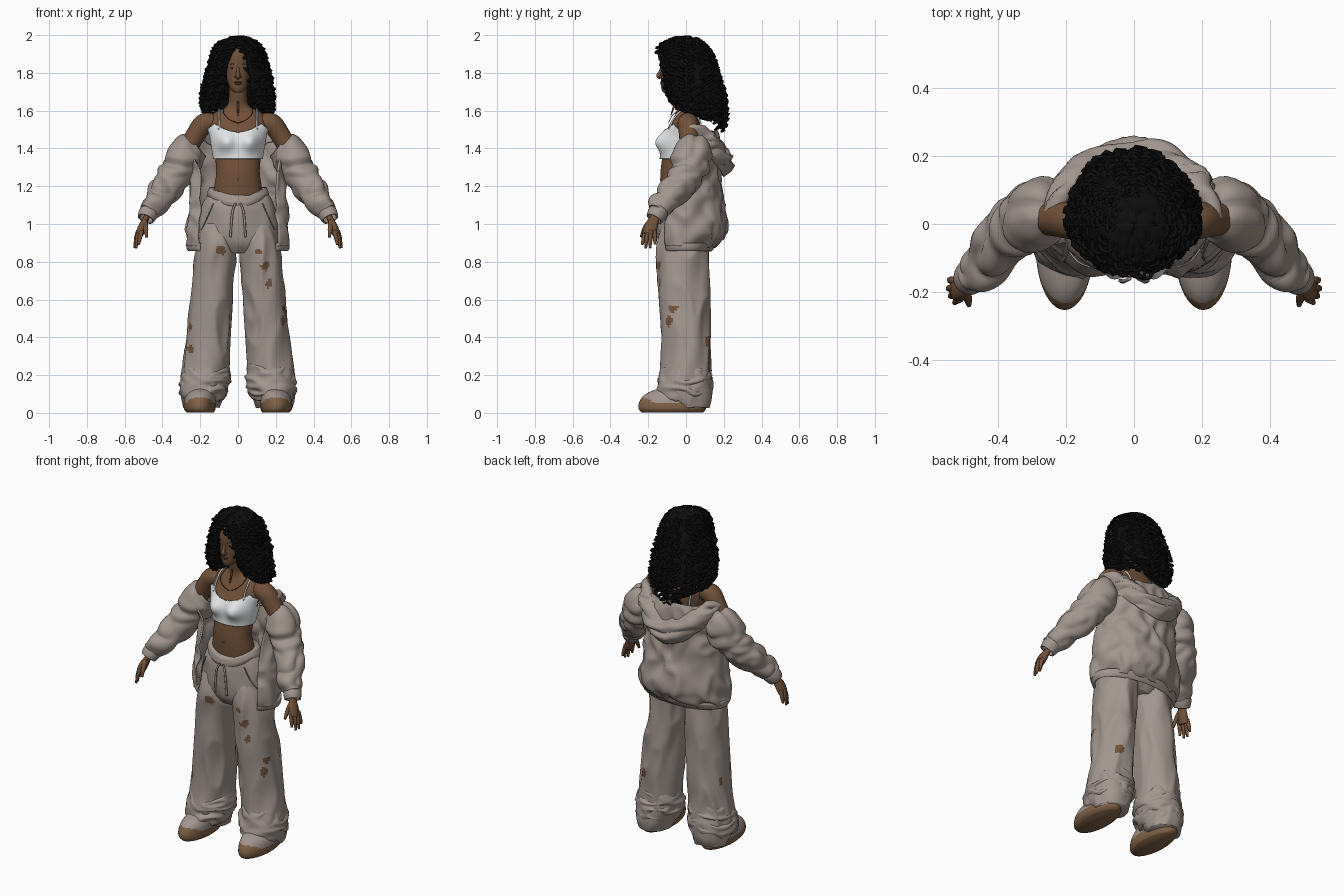
import bpy, bmesh, math, random
from mathutils import Vector, noise

random.seed(4)
cube = bpy.data.objects.get("Cube")
if cube:
    bpy.data.objects.remove(cube)


def material(name, r, g, b):
    m = bpy.data.materials.new(name)
    m.use_nodes = True
    m.diffuse_color = (r, g, b, 1)
    m.node_tree.nodes["Principled BSDF"].inputs["Base Color"].default_value = (r, g, b, 1)
    return m


CLOTH = material("taupe cloth", .36, .30, .27)
SKIN = material("brown skin", .17, .083, .04)
HAIR = material("black hair", .004, .004, .004)
WHITE = material("white cotton", .85, .87, .88)
SOLE = material("tan sole", .22, .12, .06)
LIP = material("deep brown", .11, .052, .027)
DARK = material("dark brown", .025, .014, .009)


def spline(keys, n):
    """Catmull-Rom interpolation of equal-length tuples."""
    out = []
    for i in range(n):
        t = i / (n - 1) * (len(keys) - 1)
        k = min(int(t), len(keys) - 2)
        f = t - k
        a, b, c, d = (keys[min(max(k + j, 0), len(keys) - 1)] for j in (-1, 0, 1, 2))
        out.append([q + f * (r - p) / 2 + f * f * (p - 2.5 * q + 2 * r - s / 2)
                    + f ** 3 * (1.5 * (q - r) + (s - p) / 2) for p, q, r, s in zip(a, b, c, d)])
    return out


def skin_rows(name, rows, mats, closed, caps, fold=0, freq=(9, 9, 9), thick=0,
              mirror=False, keep=None, paint=None):
    """Bridge rows of points into a surface, with cloth folds and painting rules."""
    bm = bmesh.new()
    grid = [[bm.verts.new(p) for p in row] for row in rows]
    n = len(grid[0])
    for lo, hi in zip(grid, grid[1:]):
        for i in range(n if closed else n - 1):
            j = (i + 1) % n
            bm.faces.new((lo[i], lo[j], hi[j], hi[i]))
    if caps:
        bm.faces.new(grid[0][::-1])
        bm.faces.new(grid[-1])
    bmesh.ops.recalc_face_normals(bm, faces=bm.faces)
    bm.normal_update()
    if fold:
        moves = []
        for v in bm.verts:
            p = Vector([c * f for c, f in zip(v.co, freq)])
            p += noise.noise_vector(p * .6) * .6
            moves.append(v.normal * fold * (.7 - 2.4 * abs(noise.noise(p))))
        for v, m in zip(bm.verts, moves):
            v.co += m
    if keep:
        drop = [f for f in bm.faces if not keep(f.calc_center_median())]
        bmesh.ops.delete(bm, geom=drop, context='FACES')
    for f in bm.faces:
        f.smooth = True
        if paint:
            f.material_index = paint(f.calc_center_median())
    me = bpy.data.meshes.new(name)
    bm.to_mesh(me)
    bm.free()
    ob = bpy.data.objects.new(name, me)
    bpy.context.collection.objects.link(ob)
    for m in mats:
        me.materials.append(m)
    if thick:
        mod = ob.modifiers.new("Thickness", 'SOLIDIFY')
        mod.thickness, mod.offset = thick, 0
    if mirror:
        ob.modifiers.new("Mirror", 'MIRROR').use_mirror_merge = False


def ring_point(key, t):
    """Point on a horizontal section; t is 0 at the back and +-1 at the ends."""
    z, cx, cy, rx, back, front, span = key
    a = t * math.radians(span)
    c = math.cos(a)
    return Vector((cx + rx * math.sin(a), cy + c * (back if c > 0 else front), z))


def loft(name, mats, keys, n=30, seg=40, open_front=False, warp=None, caps=True, **kw):
    """Stack horizontal sections (z, cx, cy, rx, back, front[, span])."""
    rows = []
    for key in spline([tuple(k) + (180,) * (7 - len(k)) for k in keys], n):
        m = seg if open_front else seg - 1
        rows.append([ring_point(key, 2 * i / seg - 1) for i in range(m + 1)])
    if warp:
        rows = [[warp(p) for p in row] for row in rows]
    skin_rows(name, rows, mats, not open_front, caps and not open_front, **kw)


def tube(name, mat, keys, n=16, seg=10, caps=True, flat=1, mirror=True, **kw):
    """Sweep round sections along (x, y, z, radius) keys."""
    pts = spline(keys, n)
    rows = []
    for i, p in enumerate(pts):
        d = Vector(pts[min(i + 1, n - 1)][:3]) - Vector(pts[max(i - 1, 0)][:3])
        u = d.cross(Vector((0, 1, 0))).normalized()
        w = d.cross(u).normalized()
        rows.append([Vector(p[:3]) + p[3] * (u * flat * math.cos(a) + w * math.sin(a))
                     for a in (math.tau * k / seg for k in range(seg))])
    skin_rows(name, rows, [mat], True, caps, mirror=mirror, **kw)


def ball(name, mat, loc, size, mirror=False):
    keys = [(loc[2] + size[2] * math.sin(a), loc[0], loc[1], size[0] * math.cos(a),
             size[1] * math.cos(a), size[1] * math.cos(a))
            for a in (math.radians(d) for d in range(-88, 89, 22))]
    loft(name, [mat], keys, 12, 14, mirror=mirror)


# Torso, neck and bust
def bust(p):
    for s in (1, -1):
        g = math.exp(-((p.x - s * .065) / .048) ** 2 - ((p.z - 1.435) / .05) ** 2)
        if p.y < -.03:
            p.y -= .045 * g
    return p


torso_keys = [(1.08, 0, -.03, .14, .1, .1), (1.2, 0, -.045, .125, .09, .09),
              (1.28, 0, -.05, .115, .085, .085), (1.38, 0, -.03, .125, .095, .09),
              (1.46, 0, -.02, .14, .1, .09), (1.53, 0, 0, .16, .08, .085),
              (1.585, 0, .01, .13, .055, .065), (1.625, 0, .005, .06, .05, .05),
              (1.69, 0, -.01, .048, .05, .05), (1.76, 0, -.02, .05, .05, .05)]
loft("torso", [SKIN], torso_keys, 50, 44, warp=bust)
ball("navel", DARK, (0, -.134, 1.235), (.004, .003, .008))


# Cropped top with a scooped neckline and straps
def top_edge(p):
    if p.y > -.03:
        return p.z < 1.45
    return p.z < min(1.485 + 3 * p.x * p.x, 1.63 - .8 * abs(p.x))


bra_keys = [(z, cx, cy, rx + .009, b + .009, f + .009) for z, cx, cy, rx, b, f in torso_keys[3:7]]
bra_keys[0] = (1.345, 0, -.038, .128, .1, .098)
loft("cropped_top", [WHITE], bra_keys, 64, 90, warp=bust, caps=False, thick=.006, keep=top_edge)
tube("top_strap", WHITE, [(.1, -.088, 1.5, .006), (.1, -.07, 1.55, .005), (.1, -.02, 1.603, .005),
                          (.098, .035, 1.596, .005), (.09, .075, 1.54, .005), (.08, .09, 1.44, .006)])

# Head and face
loft("head", [SKIN], [(1.695, 0, -.09, .018, .03, .03), (1.715, 0, -.08, .04, .05, .05),
                      (1.76, 0, -.06, .058, .08, .072), (1.82, 0, -.05, .068, .09, .084),
                      (1.88, 0, -.045, .07, .1, .092), (1.93, 0, -.04, .06, .09, .08),
                      (1.955, 0, -.03, .02, .03, .03)], 30, 32)
tube("nose", SKIN, [(0, -.127, 1.83, .008), (0, -.139, 1.8, .01), (0, -.145, 1.785, .013),
                    (0, -.132, 1.772, .01)], mirror=False)
ball("nostril", SKIN, (.011, -.134, 1.78), (.008, .009, .007), True)
ball("upper_lip", LIP, (0, -.128, 1.751), (.021, .009, .005))
ball("lower_lip", LIP, (0, -.127, 1.742), (.018, .01, .006))
ball("eye", DARK, (.028, -.123, 1.825), (.011, .005, .004), True)
tube("eyebrow", DARK, [(.013, -.132, 1.843, .002), (.03, -.127, 1.848, .002), (.047, -.111, 1.843, .0015)])

# Fine necklace with a hanging pendant
tube("necklace", LIP, [(0, -.092, 1.535, .002), (.04, -.086, 1.55, .002), (.075, -.062, 1.585, .002),
                       (.075, 0, 1.62, .002)])
tube("pendant", LIP, [(0, -.058, 1.65, .003), (0, -.063, 1.625, .006), (0, -.08, 1.575, .003)], mirror=False)

# Hair volume, covered with coiled locks
hair_keys = [(1.98, 0, 0, .002, .002, .002, 180), (1.972, 0, 0, .06, .055, .07, 180),
             (1.94, 0, 0, .1, .09, .122, 176), (1.89, 0, 0, .122, .125, .138, 161),
             (1.8, 0, 0, .148, .155, .125, 156), (1.7, 0, 0, .17, .185, .1, 156),
             (1.61, 0, .015, .17, .182, .07, 140), (1.54, 0, .05, .13, .145, .05, 90),
             (1.45, 0, .07, .09, .09, .05, 75)]
loft("hair_volume", [HAIR], hair_keys[:7], 36, 56, True, fold=.014, freq=(28, 28, 22), thick=.02)
locks = bpy.data.curves.new("hair_locks", 'CURVE')
locks.dimensions, locks.bevel_depth, locks.bevel_resolution = '3D', .0075, 0
path = spline(hair_keys, 100)
for k in range(330):
    t = random.uniform(-1, 1)
    start = random.randint(2, 66)
    limit = 99 - 22 * abs(t) ** 1.5 - random.uniform(0, 10)
    end = min(start + random.randint(18, 40), int(limit))
    if end - start < 6:
        continue
    phase, coil, lift = random.uniform(0, 6), random.uniform(.006, .02), random.uniform(-.008, .016)
    turn = random.choice((-1, 1)) * random.uniform(.75, 1.5)
    drift = random.uniform(-.004, .004)
    lock = locks.splines.new('POLY')
    lock.points.add(end - start - 1)
    for i, q in enumerate(lock.points):
        p = ring_point(path[start + i], max(-1, min(1, t + drift * i)))
        out = Vector((p.x, p.y, 0)).normalized()
        side = Vector((-out.y, out.x, 0))
        a = phase + i * turn
        p += out * (lift + coil * math.cos(a)) + side * coil * math.sin(a)
        q.co = (*p, 1)
locks.materials.append(HAIR)
bpy.context.collection.objects.link(bpy.data.objects.new("hair_locks", locks))

# Arms and hands
tube("upper_arm", SKIN, [(.13, .01, 1.535, .05), (.18, .01, 1.53, .055), (.225, .015, 1.47, .052),
                         (.29, .02, 1.36, .05)], 16, 20)
tube("palm", SKIN, [(.465, -.14, 1.08, .026), (.487, -.165, 1.03, .027), (.506, -.185, .985, .037),
                    (.522, -.193, .945, .035)], flat=.6)
for name, x, y, z in (("index", .527, -.232, .89), ("middle", .54, -.213, .87),
                      ("ring", .546, -.19, .872), ("little", .543, -.163, .892)):
    base = -.193 + (y + .198) * .75
    tube(name + "_finger", SKIN, [(x - .018, base, .965, .0115), (x - .006, (base + y) / 2, .92, .011),
                                  (x, y, z, .006)], 8, 8)
tube("thumb", SKIN, [(.494, -.19, 1.015, .015), (.488, -.218, .975, .013), (.484, -.238, .93, .007)], 8, 8)

# Jacket: sleeves, cuffs, open body, hem and hanging hood
tube("sleeve", CLOTH, [(.215, .04, 1.415, .07), (.262, .04, 1.375, .095), (.315, .015, 1.29, .092),
                       (.362, -.025, 1.215, .086), (.412, -.085, 1.145, .073), (.452, -.13, 1.09, .063),
                       (.475, -.152, 1.06, .052)], 54, 36, False, fold=-.018, freq=(8, 8, 13), thick=.008)
tube("cuff", CLOTH, [(.465, -.138, 1.073, .045), (.478, -.155, 1.05, .046), (.488, -.168, 1.028, .04)],
     8, 24, False, thick=.01)
loft("jacket_body", [CLOTH], [(.885, 0, 0, .262, .14, .15, 130), (.96, 0, 0, .265, .205, .16, 130),
                              (1.08, 0, 0, .25, .195, .15, 128), (1.2, 0, 0, .24, .175, .13, 124),
                              (1.32, 0, 0, .24, .17, .12, 116), (1.42, 0, .01, .25, .16, .1, 108),
                              (1.49, 0, .02, .25, .13, .08, 96)],
     56, 70, True, fold=.022, freq=(10, 10, 7), thick=.01)
loft("jacket_hem", [CLOTH], [(.86, 0, 0, .258, .13, .15, 131), (.875, 0, 0, .266, .142, .158, 131),
                             (.9, 0, 0, .266, .155, .158, 131)], 8, 50, True, thick=.014)


def droop(p):
    back = max(0, 1 - abs(p.x / .24) ** 1.5) if p.y > 0 else 0
    p.z -= .13 * back * min(1, max(0, (p.y - .03) / .14))
    return p


loft("hood", [CLOTH], [(1.45, 0, .02, .21, .1, .05, 95), (1.51, 0, .02, .225, .125, .06, 100),
                       (1.515, 0, .02, .24, .165, .07, 102), (1.48, 0, .02, .25, .215, .08, 100),
                       (1.435, 0, .02, .245, .222, .07, 94), (1.39, 0, .02, .225, .17, .05, 88)],
     36, 60, True, warp=droop, fold=.016, freq=(6, 6, 22), thick=.012)


# Trousers: hips, waistband, drawstrings, and legs with worn patches
def waist_dip(p):
    p.z -= .055 * max(0, 1 - (p.x / .15) ** 2) * max(0, min(1, (p.z - 1) / .15)) * (p.y < -.03)
    return p


loft("trouser_hips", [CLOTH], [(.845, 0, -.012, .14, .09, .1), (.9, 0, -.012, .206, .128, .13),
                               (.98, 0, -.012, .212, .135, .142), (1.09, 0, -.02, .19, .125, .138),
                               (1.16, 0, -.03, .158, .112, .12)], 36, 50, warp=waist_dip, fold=.007, freq=(12, 12, 5))
loft("waistband", [CLOTH], [(1.145, 0, -.03, .162, .112, .12), (1.165, 0, -.03, .164, .116, .125),
                            (1.195, 0, -.035, .15, .108, .114)], 10, 50, warp=waist_dip)
tube("drawstring", CLOTH, [(.012, -.16, 1.11, .005), (.03, -.168, 1.06, .006), (.04, -.166, .93, .006)])
tube("pocket_seam", CLOTH, [(.13, -.126, 1.11, .003), (.165, -.11, 1.03, .003), (.195, -.073, .97, .003)])

patches = [Vector(p) for p in ((.14, -.14, .775), (.12, -.14, .85), (.165, -.13, .68), (.245, -.07, .55),
                               (.24, -.09, .49), (-.26, -.07, .45), (-.25, -.08, .34), (-.09, -.15, .86),
                               (-.27, .05, .42), (.2, .11, .38))]


def worn(p):
    reach = .026 * (1 + .6 * noise.noise(p * 35) + .4 * noise.noise(p * 8))
    return int(any((p - q).length < reach for q in patches))


for side, s in (("left", 1), ("right", -1)):
    leg = [(.03, .19, .03, .095, .09, .07), (.08, .188, .01, .108, .125, .115), (.16, .175, 0, .125, .137, .14),
           (.24, .17, 0, .122, .13, .132), (.4, .157, 0, .115, .128, .128), (.6, .14, -.005, .11, .13, .135),
           (.8, .122, -.012, .108, .13, .142), (.9, .112, -.012, .1, .125, .14), (1.0, .105, -.01, .09, .11, .11)]
    leg = [(k[0], s * k[1]) + k[2:] for k in leg]
    loft(side + "_trouser_leg", [CLOTH, SKIN], leg, 130, 72, fold=.009, freq=(10, 10, 3.5), paint=worn)
    # Bunched cloth over the shoe
    loft(side + "_trouser_cuff", [CLOTH], [(.07, s * .19, 0, .1, .12, .125), (.1, s * .185, -.005, .118, .135, .15),
                                           (.16, s * .175, 0, .13, .136, .143), (.22, s * .17, 0, .12, .128, .13),
                                           (.28, s * .168, 0, .1, .11, .11)],
         34, 50, fold=.017, freq=(8, 8, 18))
    # Shoe with a thick sole and a tan toe
    shoe = [(.002, .2, -.07, .072, .16, .165), (.02, .203, -.07, .083, .175, .18), (.05, .203, -.07, .084, .172, .18),
            (.085, .2, -.065, .08, .16, .165), (.115, .195, -.05, .066, .12, .135), (.14, .19, -.02, .045, .07, .08)]
    loft(side + "_shoe", [SOLE, CLOTH], [(k[0], s * k[1]) + k[2:] for k in shoe], 30, 44,
         paint=lambda p: int(p.z > .05 + .45 * max(0, -p.y - .15)))
